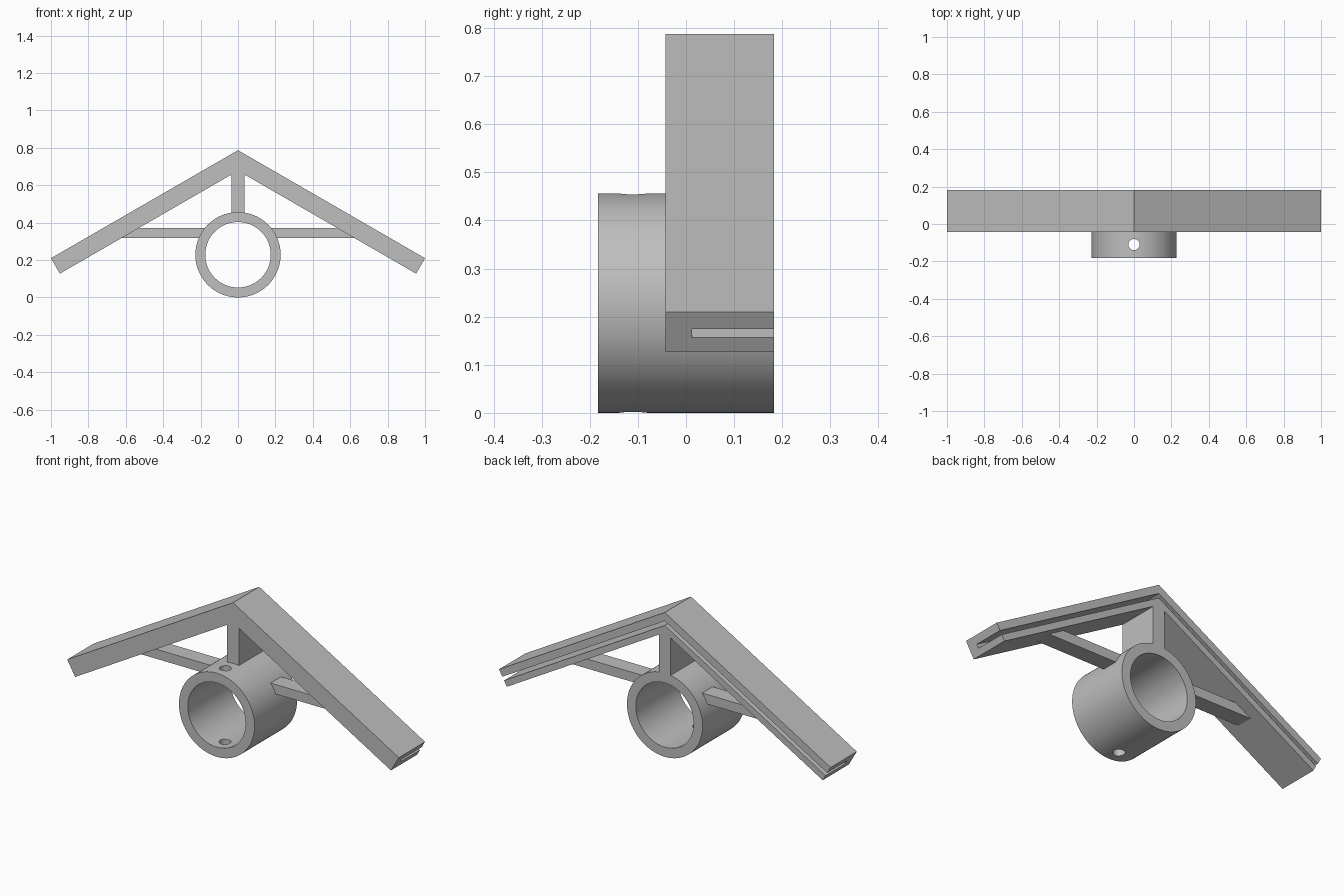
import bpy, bmesh, math
from mathutils import Matrix

cube = bpy.data.objects.get("Cube")
if cube:
    bpy.data.objects.remove(cube, do_unlink=True)

grey = bpy.data.materials.new("plain grey")
grey.use_nodes = True
grey.diffuse_color = (0.52, 0.52, 0.52, 1)
grey.node_tree.nodes["Principled BSDF"].inputs["Base Color"].default_value = (0.52, 0.52, 0.52, 1)

FRONT, ROOF_FRONT, BACK = -0.183, -0.043, 0.183
SLOPE = math.tan(math.radians(30))
APEX, INNER_APEX = 0.787, 0.677
RING_Z, OUTER, INNER = 0.228, 0.228, 0.175


def add_object(name, bm):
    bmesh.ops.recalc_face_normals(bm, faces=bm.faces)
    mesh = bpy.data.meshes.new(name)
    bm.to_mesh(mesh)
    bm.free()
    mesh.materials.append(grey)
    obj = bpy.data.objects.new(name, mesh)
    bpy.context.collection.objects.link(obj)
    return obj


def prism(name, profile, y0, y1):
    """Extrude an (x, z) profile along y."""
    bm = bmesh.new()
    face = bm.faces.new([bm.verts.new((x, y0, z)) for x, z in profile])
    moved = bmesh.ops.extrude_face_region(bm, geom=[face])["geom"]
    verts = [v for v in moved if isinstance(v, bmesh.types.BMVert)]
    bmesh.ops.translate(bm, vec=(0, y1 - y0, 0), verts=verts)
    return add_object(name, bm)


def mirrored(half):
    """Complete a profile whose first and last points lie on x = 0."""
    return half + [(-x, z) for x, z in reversed(half[1:-1])]


def circle(radius, count=96):
    return [(radius * math.cos(2 * math.pi * i / count),
             RING_Z + radius * math.sin(2 * math.pi * i / count)) for i in range(count)]


def cut(obj, cutter):
    mod = obj.modifiers.new("cut", "BOOLEAN")
    mod.operation = "DIFFERENCE"
    mod.solver = "EXACT"
    mod.object = cutter
    graph = bpy.context.evaluated_depsgraph_get()
    mesh = bpy.data.meshes.new_from_object(obj.evaluated_get(graph))
    obj.modifiers.clear()
    obj.data = mesh
    bpy.data.objects.remove(cutter, do_unlink=True)


# Gabled roof with a groove open to the back and both ends
roof = prism("roof", mirrored([(0, APEX), (1, APEX - SLOPE), (0.9525, 0.127), (0, INNER_APEX)]),
             ROOF_FRONT, BACK)
groove_top, groove_bottom, reach = APEX - 0.0467, APEX - 0.0707, 1.1
groove = mirrored([(0, groove_top), (reach, groove_top - SLOPE * reach),
                   (reach, groove_bottom - SLOPE * reach), (0, groove_bottom)])
cut(roof, prism("groove_cutter", groove, 0.012, BACK + 0.1))

# Tube with a vertical pin hole through both walls
ring = prism("ring", circle(OUTER), FRONT, BACK)
cut(ring, prism("bore_cutter", circle(INNER), FRONT - 0.1, BACK + 0.1))
bm = bmesh.new()
bmesh.ops.create_cone(bm, cap_ends=True, segments=32, radius1=0.03, radius2=0.03, depth=1,
                      matrix=Matrix.Translation((0, -0.11, RING_Z)))
cut(ring, add_object("pin_cutter", bm))
ring.data.polygons.foreach_set("use_smooth", [True] * len(ring.data.polygons))
ring.data.set_sharp_from_angle(angle=math.radians(30))

# Post between the ring and the ridge
post_x, sink = 0.035, 0.008
under = INNER_APEX + sink
prism("post", mirrored([(0, under), (post_x, under - SLOPE * post_x), (post_x, 0.43), (0, 0.43)]),
      ROOF_FRONT, BACK)

# Side braces between the ring and the slopes
low, high = 0.318, 0.37
for side, name in ((1, "left_brace"), (-1, "right_brace")):
    profile = [(0.165, low), ((under - low) / SLOPE, low),
               ((under - high) / SLOPE, high), (0.165, high)]
    prism(name, [(side * x, z) for x, z in profile], 0.026, 0.116)
